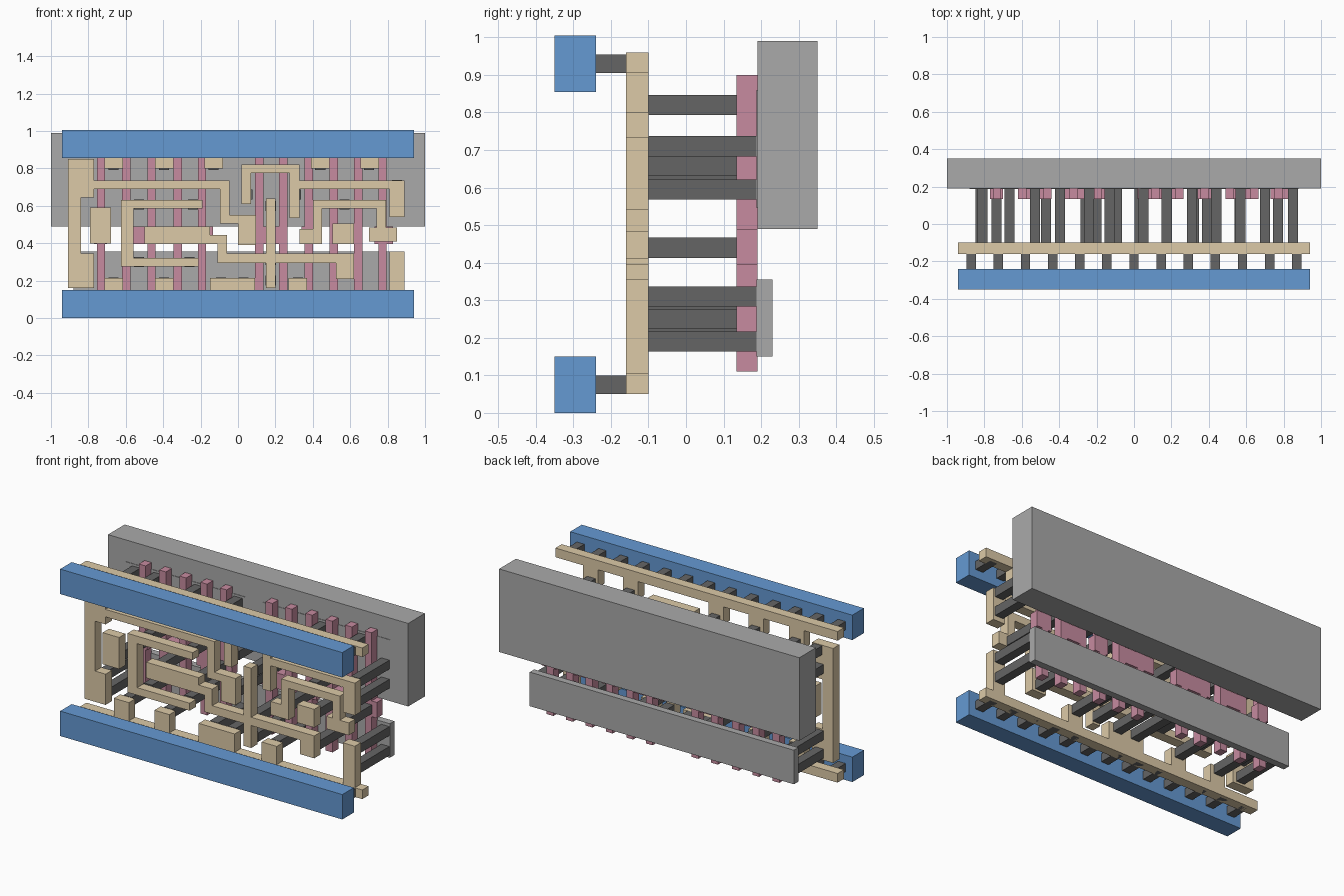
import bpy, bmesh


def material(name, color):
    m = bpy.data.materials.new(name)
    m.diffuse_color = color
    return m


BLUE = material("blue", (0.13, 0.32, 0.65, 1))
TAN = material("tan", (0.72, 0.59, 0.39, 1))
PINK = material("pink", (0.57, 0.26, 0.35, 1))
DARK = material("dark", (0.13, 0.13, 0.13, 1))
GREY = material("grey", (0.4, 0.4, 0.4, 1))


def plate(name, rects, y0, y1, mat):
    """Extrude the merged outline of (x0, x1, z0, z1) rectangles from y0 to y1."""
    xs = sorted({v for r in rects for v in r[:2]})
    zs = sorted({v for r in rects for v in r[2:]})

    def filled(i, k):
        if not (0 <= i < len(xs) - 1 and 0 <= k < len(zs) - 1):
            return False
        x, z = (xs[i] + xs[i + 1]) / 2, (zs[k] + zs[k + 1]) / 2
        return any(r[0] < x < r[1] and r[2] < z < r[3] for r in rects)

    bm = bmesh.new()
    for i in range(len(xs) - 1):
        for k in range(len(zs) - 1):
            if not filled(i, k):
                continue
            a, b, c, d = xs[i], xs[i + 1], zs[k], zs[k + 1]
            quads = [[(a, y0, c), (b, y0, c), (b, y0, d), (a, y0, d)],
                     [(a, y1, c), (a, y1, d), (b, y1, d), (b, y1, c)]]
            for di, dk, p, q in ((-1, 0, (a, d), (a, c)), (1, 0, (b, c), (b, d)),
                                 (0, -1, (a, c), (b, c)), (0, 1, (b, d), (a, d))):
                if not filled(i + di, k + dk):
                    quads.append([(p[0], y0, p[1]), (p[0], y1, p[1]),
                                  (q[0], y1, q[1]), (q[0], y0, q[1])])
            for quad in quads:
                bm.faces.new([bm.verts.new(v) for v in quad])
    bmesh.ops.remove_doubles(bm, verts=bm.verts[:], dist=1e-5)
    bmesh.ops.recalc_face_normals(bm, faces=bm.faces[:])
    bmesh.ops.dissolve_limit(bm, angle_limit=0.01, verts=bm.verts[:], edges=bm.edges[:])
    mesh = bpy.data.meshes.new(name)
    bm.to_mesh(mesh)
    bm.free()
    mesh.materials.append(mat)
    ob = bpy.data.objects.new(name, mesh)
    bpy.context.collection.objects.link(ob)


def posts(name, points, y0, y1, s=0.027):
    for x, z in points:
        plate(name, [(x - s, x + s, z - s, z + s)], y0, y1, DARK)


# Back slabs: well and diffusion regions
plate("well_slab", [(-1, 1, 0.49, 0.99)], 0.191, 0.35, GREY)
plate("lower_diffusion", [(-0.88, 0.88, 0.15, 0.355)], 0.188, 0.23, GREY)
plate("upper_diffusion", [(-0.88, -0.08, 0.545, 0.86), (0.035, 0.88, 0.545, 0.86)],
      0.188, 0.23, GREY)

# Front power rails with their pins
for z in (0, 0.855):
    plate("front_rail", [(-0.94, 0.94, z, z + 0.15)], -0.35, -0.24, BLUE)
    posts("rail_pin", [(i * 0.145, z + 0.075) for i in range(-6, 7)], -0.24, -0.12, 0.025)


def wire(name, *rects):
    plate(name, rects, -0.16, -0.10, TAN)


# Wiring rails with tabs
wire("upper_wire_rail", (-0.94, 0.94, 0.905, 0.96),
     *[(x, x + 0.1, 0.8, 0.905) for x in (-0.715, -0.445, -0.18, 0.39, 0.655)])
wire("lower_wire_rail", (-0.94, 0.94, 0.05, 0.105), (0.81, 0.89, 0.105, 0.355),
     (-0.15, 0.09, 0.105, 0.215),
     *[(x, x + 0.1, 0.105, 0.215) for x in (-0.715, -0.445, 0.27)])
# Routed wires
wire("left_wire", (-0.91, -0.77, 0.645, 0.85), (-0.91, -0.84, 0.16, 0.85),
     (-0.91, -0.77, 0.16, 0.345), (-0.84, -0.045, 0.69, 0.735),
     (-0.095, -0.045, 0.505, 0.735), (-0.095, 0.095, 0.505, 0.55),
     (0, 0.095, 0.39, 0.55))
wire("left_pad", (-0.79, -0.68, 0.4, 0.59))
wire("hook_wire", (-0.625, -0.19, 0.585, 0.63), (-0.625, -0.56, 0.275, 0.63),
     (-0.625, -0.21, 0.275, 0.32))
wire("middle_wire", (-0.5, -0.15, 0.395, 0.49), (-0.15, -0.06, 0.395, 0.445),
     (-0.11, -0.06, 0.295, 0.445), (-0.11, 0.62, 0.295, 0.345),
     (0.525, 0.62, 0.21, 0.345), (0.15, 0.2, 0.16, 0.64))
wire("right_upper_wire", (0.02, 0.07, 0.61, 0.82), (0.02, 0.33, 0.775, 0.82),
     (0.275, 0.33, 0.535, 0.82), (0.275, 0.89, 0.69, 0.735), (0.81, 0.89, 0.54, 0.735))
wire("right_loop_wire", (0.4, 0.79, 0.585, 0.63), (0.4, 0.45, 0.395, 0.63),
     (0.33, 0.45, 0.395, 0.475), (0.7, 0.75, 0.585, 0.63), (0.74, 0.79, 0.41, 0.63),
     (0.7, 0.85, 0.41, 0.485))
wire("right_pad", (0.505, 0.62, 0.395, 0.505))

# Gate bars with widened contact pads
gates = [[(-0.755, -0.71)], [(-0.62, -0.575), (-0.485, -0.44)],
         [(-0.345, -0.3), (-0.215, -0.17)], [(0.09, 0.135), (0.22, 0.265)],
         [(0.355, 0.4)], [(0.49, 0.535), (0.62, 0.665)], [(0.75, 0.795)]]
pads = [(-0.77, -0.7), (-0.575, -0.44), (-0.37, -0.135), (0.02, 0.22),
        (0.34, 0.43), (0.535, 0.62), (0.73, 0.83)]
for bars, pad in zip(gates, pads):
    plate("gate_bar", [b + (0.11, 0.9) for b in bars] + [pad + (0.395, 0.49)],
          0.135, 0.19, PINK)

# Long posts from the wiring back to the gates and diffusion
posts("gate_post", [(-0.735, 0.44), (-0.47, 0.44), (-0.2, 0.44), (0.05, 0.44),
                    (0.39, 0.44), (0.565, 0.44), (0.77, 0.44)], -0.1, 0.135)
posts("lower_diffusion_post",
      [(-0.82, 0.2), (-0.82, 0.31), (-0.665, 0.19), (-0.53, 0.3), (-0.395, 0.19),
       (-0.26, 0.3), (-0.09, 0.19), (0.03, 0.19), (0.175, 0.2), (0.175, 0.31),
       (0.32, 0.19), (0.57, 0.25), (0.85, 0.19), (0.85, 0.31)], -0.1, 0.19)
posts("upper_diffusion_post",
      [(-0.82, 0.71), (-0.81, 0.82), (-0.665, 0.82), (-0.53, 0.607), (-0.395, 0.82),
       (-0.24, 0.607), (-0.13, 0.82), (0.05, 0.66), (0.175, 0.6), (0.31, 0.66),
       (0.44, 0.82), (0.57, 0.607), (0.7, 0.82), (0.85, 0.71), (0.85, 0.595)], -0.1, 0.19)
